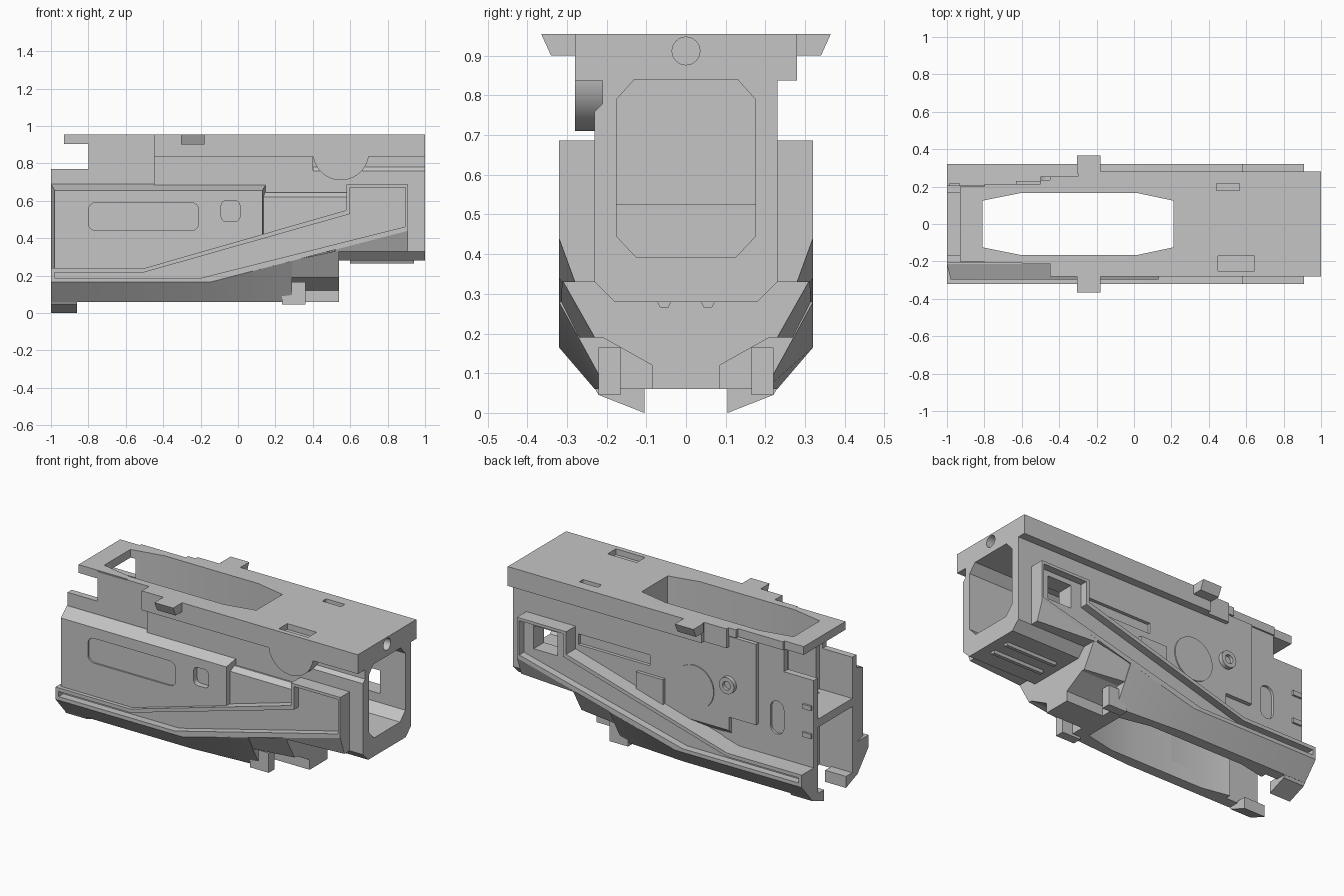
import bpy, bmesh
from math import sin, cos, pi

old = bpy.data.objects.get("Cube")
if old:
    bpy.data.objects.remove(old, do_unlink=True)

grey = bpy.data.materials.new("plain_grey")
grey.use_nodes = True
grey.diffuse_color = (0.56, 0.56, 0.56, 1)
grey.node_tree.nodes["Principled BSDF"].inputs["Base Color"].default_value = (0.56, 0.56, 0.56, 1)


def loft(name, rings):
    """Skin a list of equal-length 3D rings and cap both ends."""
    bm = bmesh.new()
    vs = [[bm.verts.new(p) for p in r] for r in rings]
    n = len(vs[0])
    for a, b in zip(vs, vs[1:]):
        for i in range(n):
            j = (i + 1) % n
            bm.faces.new((a[i], a[j], b[j], b[i]))
    bm.faces.new(vs[0])
    bm.faces.new(vs[-1])
    bmesh.ops.recalc_face_normals(bm, faces=bm.faces)
    me = bpy.data.meshes.new(name)
    bm.to_mesh(me)
    bm.free()
    me.materials.append(grey)
    ob = bpy.data.objects.new(name, me)
    bpy.context.collection.objects.link(ob)
    return ob


def along_x(name, pts, a, b):
    return loft(name, [[(x, y, z) for y, z in pts] for x in (a, b)])


def along_y(name, pts, a, b):
    return loft(name, [[(x, y, z) for x, z in pts] for y in (a, b)])


def along_z(name, pts, a, b):
    return loft(name, [[(x, y, z) for x, y in pts] for z in (a, b)])


def rect(a, b, c, d):
    return [(a, c), (b, c), (b, d), (a, d)]


def box(name, x0, x1, y0, y1, z0, z1):
    return along_z(name, rect(x0, x1, y0, y1), z0, z1)


def arc(cx, cz, r, start=0.0, end=2 * pi, n=32):
    return [(cx + r * cos(start + (end - start) * i / n),
             cz + r * sin(start + (end - start) * i / n)) for i in range(n)]


def rounded(a, b, c, d, r):
    pts = []
    for k, (x, z) in enumerate([(b - r, d - r), (a + r, d - r), (a + r, c + r), (b - r, c + r)]):
        pts += arc(x, z, r, k * pi / 2, (k + 1.25) * pi / 2, 5)
    return pts


def mirrored(half):
    return half + [(-y, z) for y, z in reversed(half)]


cutters = []


def cutter(ob):
    ob.hide_render = True
    cutters.append(ob)
    return ob


def cut(ob, *tools):
    bpy.context.view_layer.objects.active = ob
    for t in tools:
        m = ob.modifiers.new("cut", "BOOLEAN")
        m.operation = "DIFFERENCE"
        m.solver = "EXACT"
        m.object = t
        bpy.ops.object.modifier_apply(modifier=m.name)


# Cutters: vertical well, rear channel above and below the shelf, end chamber
well = cutter(along_z("well_cutter", [(-.81, -.125), (-.61, -.165), (.02, -.165), (.21, -.125),
                                      (.21, .125), (.02, .165), (-.61, .165), (-.81, .125)], -.5, 1.5))
low_channel = cutter(box("low_channel_cutter", -1.1, -.78, -.165, .165, -.5, .47))
high_channel = cutter(box("high_channel_cutter", -1.1, -.78, -.165, .165, .52, .905))
chamber = cutter(along_x("chamber_cutter", mirrored([(.13, .84), (.175, .79), (.175, .445), (.125, .392)]), .36, 1.1))
window = cutter(box("window_cutter", .67, .83, .1, .5, .5, .64))
pin_hole = cutter(along_x("pin_hole_cutter", arc(0, .912, .035), .85, 1.1))
undercut = cutter(along_x("front_undercut_cutter", [(-.21, .84), (-.21, .78), (-.23, .76),
                                                    (-.3, .76), (-.3, .84)], .4, 1.1))

# Central housing
core = along_x("core", mirrored([(.23, .9), (.23, .33), (.18, .28)]), -.45, 1)
slots = [cutter(along_y("side_slot_cutter", rect(.08, .56, .58, .645), s * .21, s * .3)) for s in (1, -1)]
cut(core, well, chamber, window, pin_hole, undercut, *slots)
rear_core = along_y("rear_core", [(-1, .15), (-.4, .15), (-.4, .95), (-.8, .95), (-.8, .77), (-1, .77)], -.205, .205)
slot = cutter(along_y("rear_slot_cutter", rounded(-.8, -.71, .38, .58, .044), .19, .3))
cut(rear_core, well, low_channel, high_channel, slot)
box("back_panel", -.63, -.44, .19, .23, .41, .9)
box("chamber_step", .35, .5, -.18, .18, .38, .525)

# Top deck with pockets
deck = along_z("top_deck", [(-.45, -.28), (1, -.28), (1, .28), (-.3, .28), (-.3, .255), (-.45, .255)], .838, .955)
deep = cutter(box("deep_pocket_cutter", .44, .565, .18, .216, .86, 1.1))
shallow = cutter(box("shallow_pocket_cutter", .45, .645, -.25, -.17, .92, 1.1))
cut(deck, well, deep, shallow, pin_hole, chamber)
rear_deck = along_z("rear_deck", [(-.93, -.2), (-.6, -.2), (-.6, -.21), (-.44, -.21), (-.44, .235), (-.5, .235),
                                  (-.5, .215), (-.8, .215), (-.8, .2), (-.93, .2)], .905, .955)
cut(rear_deck, well)
for s in (1, -1):
    along_x("deck_tab", [(s * .27, .955), (s * .365, .955), (s * .34, .9), (s * .27, .9)], -.305, -.18)
along_y("half_disc", arc(.55, .86, .15, pi, 2 * pi, 28) + [(.70, .86)], -.28, -.2)

# Lower hull
hull_sections = [(-1, .165, .23), (-.15, .165, .23), (.29, .279, .2)]
hull = loft("lower_hull", [[(x, y, z) for y, z in mirrored([(.2, .35), (.2, zr + .01), (.32, zr), (yb, .06)])]
                           for x, zr, yb in hull_sections])
cut(hull, well, low_channel)

# Nose: full width above, narrow keel block below
loft("hull_nose", [[(x, y, z) for y, z in mirrored([(.2, .34), (yt, zt), (ym, .19), (.21, .19), (.085, .12), (.085, .06)])]
                   for x, yt, zt, ym in ((.28, .315, .279, .27), (.54, .312, .335, .23))])
for s in (1, -1):
    box("foot_block", .235, .36, min(s * .165, s * .22), max(s * .165, s * .22), .045, .165)
    along_x("rear_lug", [(s * .105, 0), (s * .105, .07), (s * .235, .07), (s * .22, .045)], -1, -.86)
    along_x("belly_rib", [(s * .055 - .02, .285), (s * .055 - .01, .265),
                          (s * .055 + .01, .265), (s * .055 + .02, .285)], .6, .94)

# Side rails, with a recessed channel
rail_shape = [(-1, .165), (-.15, .165), (.91, .44), (.91, .687), (.58, .687), (.58, .55), (-.5, .24), (-1, .24)]
pocket_shape = [(-.98, .187), (-.2, .187), (.895, .462), (.895, .67), (.6, .67), (.6, .53), (-.5, .218), (-.98, .218)]
for s, side in ((-1, "front"), (1, "back")):
    rail = along_y(side + "_rail", rail_shape, s * .2, s * .32)
    cut(rail, cutter(along_y("rail_pocket_cutter", pocket_shape, s * .275, s * .4)))
    if s > 0:
        cut(rail, window)
    # sloped underside joining rail to housing
    loft(side + "_rail_underside", [[(x, s * .32, zr), (x, s * .2, zr), (x, s * .2, .33), (x, s * yi, .33)]
                                    for x, zr, yi in ((.52, .339, .312), (.91, .44, .28))])


# Front cover with wide bevelled top edge and cut details
def cover_ring(y, top, end, left):
    return [(left, y, .23), (-.5, y, .23), (end, y, .42), (end, y, top), (left, y, top)]


cover = loft("front_cover", [cover_ring(-.17, .69, .15, -1), cover_ring(-.215, .69, .15, -1),
                             cover_ring(-.297, .655, .13, -.98)])
cut(cover, cutter(along_y("long_panel_cutter", rounded(-.8, -.21, .44, .59, .04), -.287, -.4)),
    cutter(along_y("button_cutter", rounded(-.09, .01, .49, .6, .025), -.262, -.4)))
loft("front_filler", [[(.1, y, .38), (.6, y, .53), (.6, y, t), (.1, y, t)]
                      for y, t in ((-.2, .645), (-.24, .645), (-.27, .62))])

# Back face details
along_y("round_cap", arc(-.22, .535, .13, n=40), .2, .236)
ring = along_y("ring_button", arc(-.45, .61, .05), .2, .255)
cut(ring, cutter(along_y("ring_cutter", arc(-.45, .61, .026), .235, .4)))
box("back_pad", -.02, .16, .2, .25, .3, .53)
for z in (.43, .6):
    box("rear_pin", -.99, -.93, .19, .217, z - .014, z + .014)

for c in cutters:
    bpy.data.objects.remove(c, do_unlink=True)

# Shading with sharp edges kept
for ob in bpy.context.scene.objects:
    ob.select_set(ob.type == "MESH")
    if ob.type == "MESH":
        bpy.context.view_layer.objects.active = ob
bpy.ops.object.shade_smooth_by_angle(angle=.4)
